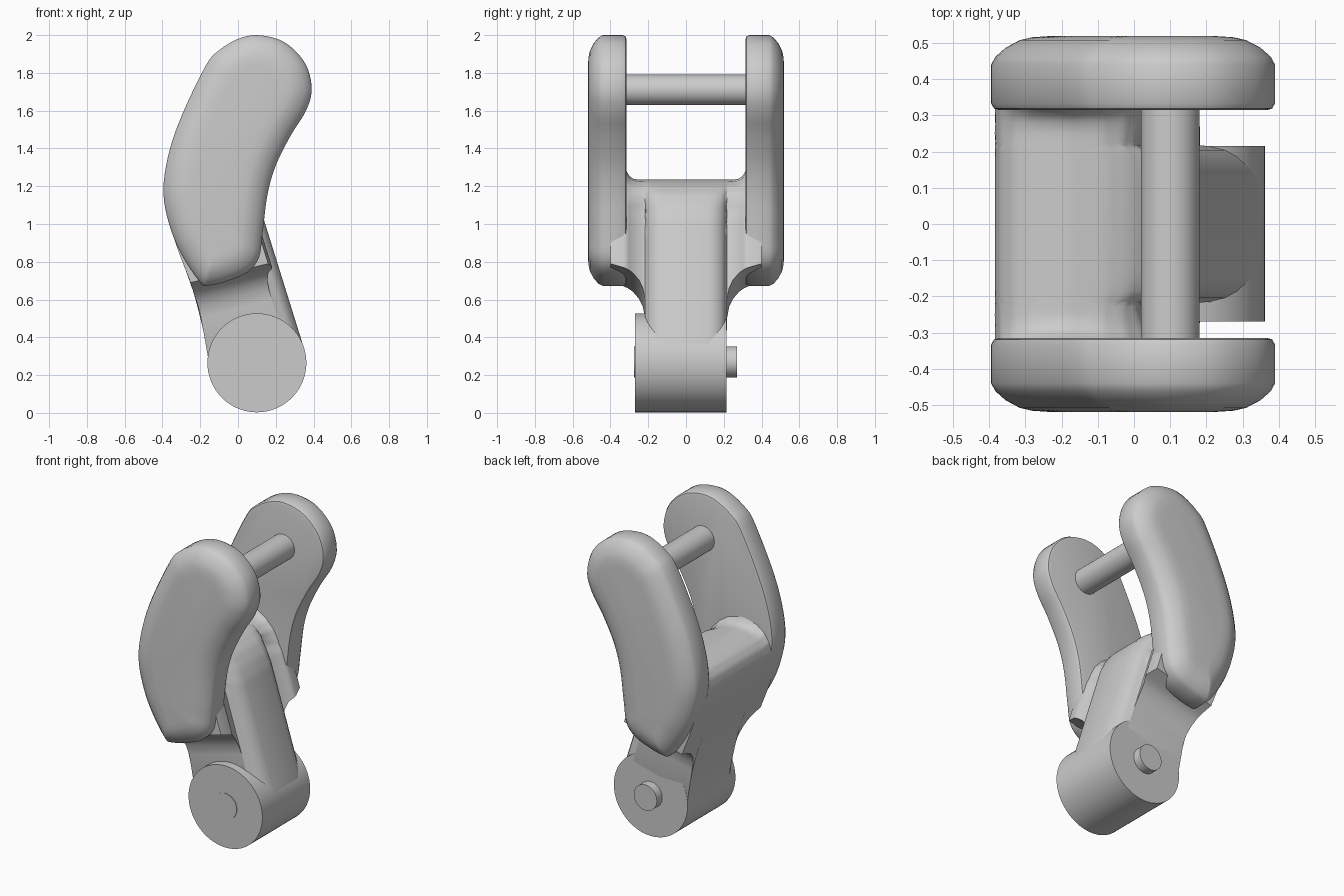
import bpy, bmesh, math
from mathutils import Vector

cube = bpy.data.objects.get("Cube")
if cube:
    bpy.data.objects.remove(cube, do_unlink=True)

grey = bpy.data.materials.new("plain grey")
grey.use_nodes = True
colour = (0.6, 0.6, 0.6, 1)
grey.diffuse_color = colour
grey.node_tree.nodes["Principled BSDF"].inputs["Base Color"].default_value = colour


def finish(bm, name, angle=40):
    bmesh.ops.recalc_face_normals(bm, faces=bm.faces)
    mesh = bpy.data.meshes.new(name)
    bm.to_mesh(mesh)
    bm.free()
    obj = bpy.data.objects.new(name, mesh)
    bpy.context.collection.objects.link(obj)
    mesh.materials.append(grey)
    bpy.ops.object.select_all(action='DESELECT')
    obj.select_set(True)
    bpy.context.view_layer.objects.active = obj
    bpy.ops.object.shade_smooth_by_angle(angle=math.radians(angle))
    return obj


def loft(name, rings, angle=40):
    """Skin a list of equally long closed rings and cap both ends."""
    bm = bmesh.new()
    loops = [[bm.verts.new(p) for p in ring] for ring in rings]
    n = len(loops[0])
    for a, b in zip(loops, loops[1:]):
        for i in range(n):
            j = (i + 1) % n
            bm.faces.new((a[i], a[j], b[j], b[i]))
    bm.faces.new(loops[0])
    bm.faces.new(loops[-1])
    return finish(bm, name, angle)


def rod(name, x, z, r, y0, y1, sides=64):
    angles = [2 * math.pi * i / sides for i in range(sides)]
    return loft(name, [[(x + r * math.cos(a), y, z + r * math.sin(a)) for a in angles]
                       for y in (y0, y1)])


def spline(p0, p1, p2, p3, t):
    return 0.5 * (2 * p1 + (p2 - p0) * t + (2 * p0 - 5 * p1 + 4 * p2 - p3) * t * t
                  + (3 * p1 - p0 - 3 * p2 + p3) * t ** 3)


def smooth_loop(points, steps=4):
    pts = [Vector(p) for p in points]
    n = len(pts)
    return [spline(pts[i - 1], pts[i], pts[(i + 1) % n], pts[(i + 2) % n], s / steps)
            for i in range(n) for s in range(steps)]


def toward(p, path, amount):
    """Move p towards the nearest point of a polyline."""
    best = None
    for a, b in zip(path, path[1:]):
        t = max(0, min(1, (p - a).dot(b - a) / (b - a).length_squared))
        q = a.lerp(b, t)
        if best is None or (q - p).length < (best - p).length:
            best = q
    return p + (best - p).normalized() * amount


# Curved side plates with a broad outer round and a small inner one
outline = smooth_loop([
    (-0.2, 0.69), (-0.3, 0.84), (-0.365, 1.0), (-0.395, 1.17), (-0.37, 1.36),
    (-0.3, 1.57), (-0.17, 1.84), (-0.1, 1.92), (0, 1.98), (0.1, 2.0),
    (0.22, 1.975), (0.31, 1.91), (0.37, 1.82), (0.39, 1.7), (0.355, 1.59),
    (0.28, 1.47), (0.2, 1.31), (0.155, 1.15), (0.13, 0.95), (0.11, 0.82),
    (0.05, 0.745), (-0.05, 0.7), (-0.15, 0.675)])
spine = [Vector(p) for p in ((0.1, 1.71), (-0.04, 1.4), (-0.12, 1.15), (-0.09, 0.94))]
plate_steps = [(0.315, 0.022), (0.319, 0.008), (0.334, 0), (0.44, 0), (0.462, 0.012),
               (0.487, 0.04), (0.508, 0.08), (0.516, 0.115), (0.519, 0.16)]
for side, name in ((-1, "front_side_plate"), (1, "back_side_plate")):
    rings = []
    for y, inset in plate_steps:
        ring = [toward(p, spine, inset) for p in outline]
        rings.append([(p.x, side * y, p.y) for p in ring])
    loft(name, rings)


# Leaning column that flares out into the plates
def edge(table, z):
    for (z0, x0), (z1, x1) in zip(table, table[1:]):
        if z <= z1:
            return x0 + (x1 - x0) * (z - z0) / (z1 - z0)
    return table[-1][1]


left_edge = [(0.2, -0.15), (0.35, -0.165), (0.53, -0.2), (0.7, -0.255), (0.84, -0.31),
             (1.0, -0.365), (1.1, -0.385), (1.16, -0.37), (1.2, -0.335), (1.225, -0.28), (1.235, -0.2)]
right_edge = [(0.2, 0.35), (0.35, 0.347), (1.03, 0.135), (1.1, 0.1), (1.16, 0.05),
              (1.2, -0.01), (1.225, -0.08), (1.235, -0.17)]
# Distance from the middle, bottom height, front inset, lift at the top
half_steps = [(0, 0.27, 0, 0), (0.12, 0.27, 0, 0), (0.155, 0.27, 0.01, 0),
              (0.185, 0.27, 0.03, 0), (0.204, 0.28, 0.055, 0), (0.213, 0.3, 0.085, 0),
              (0.217, 0.5, 0.09, 0), (0.228, 0.56, 0.088, 0), (0.25, 0.605, 0.08, 0),
              (0.28, 0.64, 0.065, 0.005), (0.3, 0.655, 0.05, 0.02),
              (0.312, 0.662, 0.04, 0.04), (0.33, 0.67, 0.035, 0.07), (0.4, 0.69, 0.05, 0.07)]
sections = [(-y, *rest) for y, *rest in reversed(half_steps)] + half_steps[1:]
rows = 40
rings = []
for y, low, inset, lift in sections:
    tilt = 0.1 if low > 0.45 else 0
    left, right = [], []
    for i in range(rows + 1):
        v = math.sin(i / rows * math.pi / 2)
        zl = low + (1.235 - low) * v
        zr = low + tilt + (1.235 - low - tilt) * v
        rise = lift * v ** 12
        left.append((edge(left_edge, zl), y, zl + rise))
        fade = inset * min(1, (1.235 - zr) / 0.15)
        right.append((edge(right_edge, zr) - fade, y, zr + rise))
    rings.append(left + right[::-1])
loft("column", rings, 50)

# Round foot and the two pins
rod("foot_barrel", 0.1, 0.265, 0.262, -0.27, 0.215, 72)
rod("foot_pin", 0.1, 0.27, 0.082, -0.274, 0.27, 40)
rod("top_pin", 0.1, 1.71, 0.081, -0.33, 0.33, 40)
